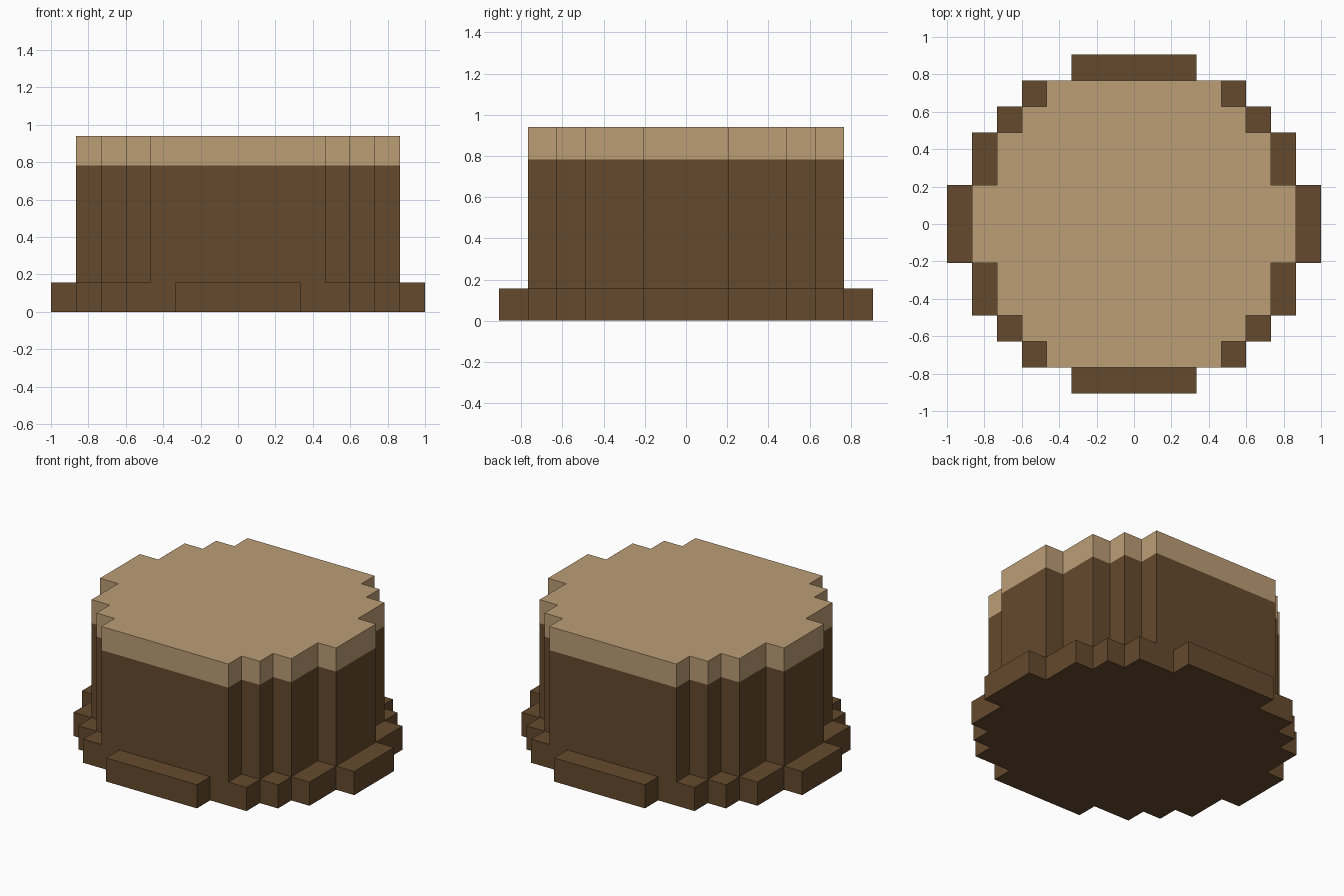
import bpy
import bmesh

cube = bpy.data.objects.get("Cube")
if cube:
    bpy.data.objects.remove(cube, do_unlink=True)

# Size of one block along each axis
STEP_X, STEP_Y, STEP_Z = 2 / 15, 0.1395, 0.1567


def make_material(name, color):
    mat = bpy.data.materials.new(name)
    mat.use_nodes = True
    mat.diffuse_color = color
    bsdf = mat.node_tree.nodes["Principled BSDF"]
    bsdf.inputs["Base Color"].default_value = color
    bsdf.inputs["Roughness"].default_value = 0.9
    return mat


bark = make_material("bark brown", (0.130, 0.068, 0.027, 1))
wood = make_material("cut wood tan", (0.505, 0.342, 0.180, 1))


def stepped_outline(corners):
    """Mirror the stepped corner of one quarter into a closed outline."""
    quarter = []
    for i, (x, y) in enumerate(corners):
        quarter.append((x, y))
        if i + 1 < len(corners):
            quarter.append((corners[i + 1][0], y))
    left = [(-x, y) for x, y in reversed(quarter)]
    half = quarter + left
    return half + [(-x, -y) for x, y in half]


def prism(name, corners, levels, materials, bottom):
    """Stack walls over an outline; each level pair takes its own material."""
    bm = bmesh.new()
    outline = stepped_outline(corners)
    rings = [[bm.verts.new((x * STEP_X, y * STEP_Y, z * STEP_Z)) for x, y in outline]
             for z in levels]
    count = len(outline)
    for k in range(len(rings) - 1):
        low, high = rings[k], rings[k + 1]
        for i in range(count):
            j = (i + 1) % count
            face = bm.faces.new((low[i], low[j], high[j], high[i]))
            face.material_index = k
    bm.faces.new(rings[-1]).material_index = len(levels) - 2
    if bottom:
        bm.faces.new(list(reversed(rings[0])))
    mesh = bpy.data.meshes.new(name)
    bm.to_mesh(mesh)
    bm.free()
    for mat in materials:
        mesh.materials.append(mat)
    obj = bpy.data.objects.new(name, mesh)
    bpy.context.collection.objects.link(obj)
    return obj


# Flared root base
prism("root_base",
      [(7.5, 1.5), (6.5, 3.5), (5.5, 4.5), (4.5, 5.5), (2.5, 6.5)],
      [0, 1], [bark], bottom=True)

# Trunk with bark sides and a pale cut top
prism("trunk",
      [(6.5, 1.5), (5.5, 3.5), (4.5, 4.5), (3.5, 5.5)],
      [1, 5, 6], [bark, wood], bottom=False)
